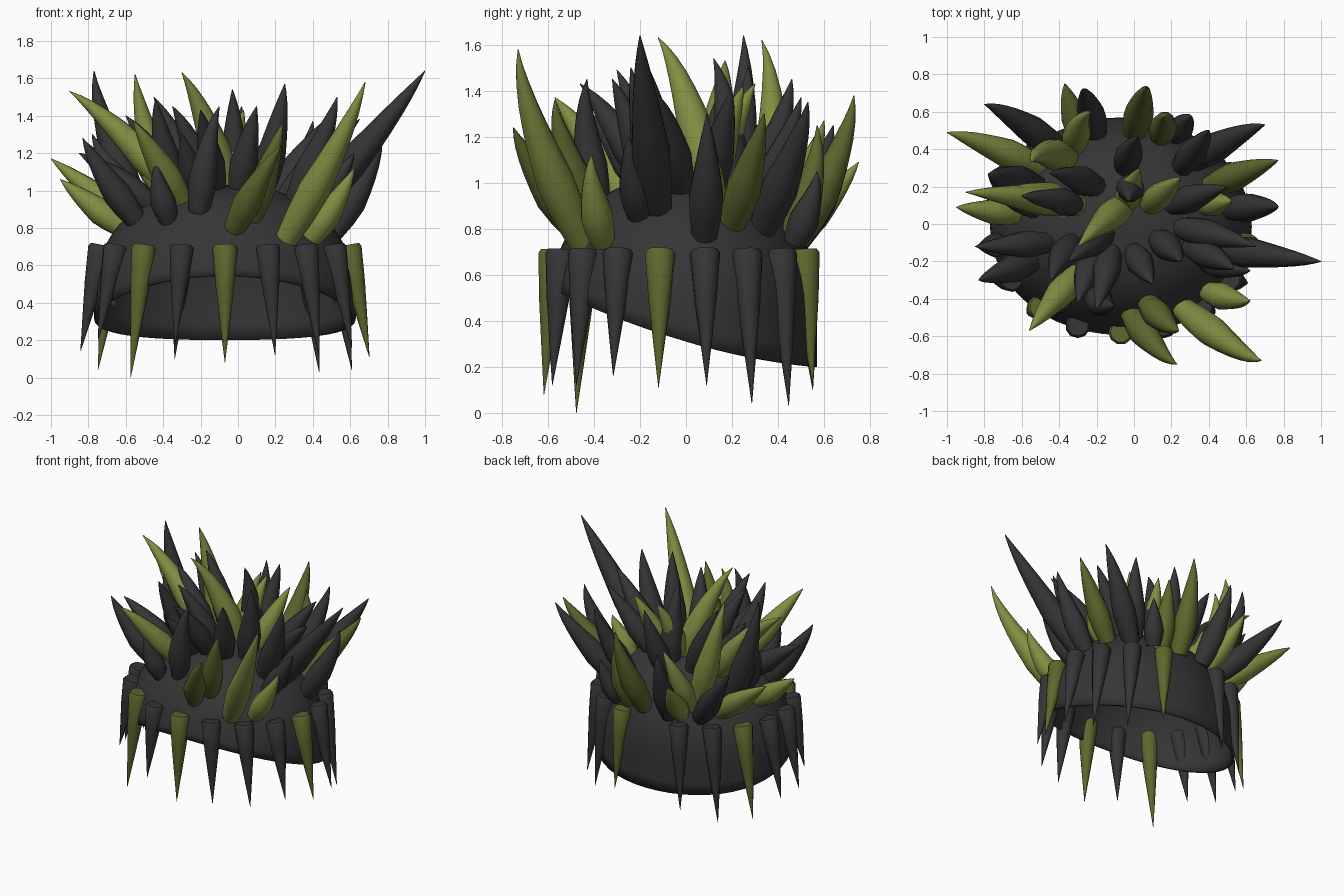
import bpy, bmesh, math
from mathutils import Vector

default = bpy.data.objects.get("Cube")
if default:
    bpy.data.objects.remove(default, do_unlink=True)

CENTRE = Vector((-0.07, -0.015, 0))
RX, RY = 0.70, 0.585
WALL, RISE, POWER = 0.45, 0.58, 2.4


def make_material(name, colour):
    mat = bpy.data.materials.new(name)
    mat.use_nodes = True
    mat.diffuse_color = colour
    mat.node_tree.nodes["Principled BSDF"].inputs["Base Color"].default_value = colour
    return mat


charcoal = make_material("charcoal", (0.036, 0.036, 0.036, 1))
olive = make_material("olive green", (0.22, 0.27, 0.055, 1))
dark_olive = make_material("dark olive green", (0.11, 0.135, 0.027, 1))


def finish(bm, name, mat, angle):
    bmesh.ops.recalc_face_normals(bm, faces=bm.faces)
    mesh = bpy.data.meshes.new(name)
    bm.to_mesh(mesh)
    bm.free()
    mesh.materials.append(mat)
    obj = bpy.data.objects.new(name, mesh)
    bpy.context.collection.objects.link(obj)
    bpy.ops.object.select_all(action="DESELECT")
    obj.select_set(True)
    bpy.context.view_layer.objects.active = obj
    bpy.ops.object.shade_smooth_by_angle(angle=math.radians(angle))
    return obj


def bridge(bm, rings):
    for low, high in zip(rings, rings[1:]):
        n = len(low)
        for i in range(n):
            j = (i + 1) % n
            bm.faces.new((low[i], low[j], high[j], high[i]))


def dome_height(x, y):
    d = math.hypot((x - CENTRE.x) / RX, (y - CENTRE.y) / RY)
    return WALL + RISE * math.sqrt(max(0, 1 - d ** POWER))


def dome_width(z):
    if z < WALL:
        return 1
    return max(0, 1 - ((z - WALL) / RISE) ** 2) ** (1 / POWER)


# Scalp cap: open dome whose rim drops towards the back
def build_cap(sides=48, steps=16):
    bm = bmesh.new()
    rings = []
    for k in range(steps):
        s = math.sin(k / steps * math.pi / 2)
        ring = []
        for i in range(sides):
            a = i / sides * math.tau
            y = CENTRE.y + RY * math.sin(a)
            rim = 0.31 - 0.29 * y + 0.17 * y * y
            z = rim + (WALL + RISE - rim) * s
            w = dome_width(z)
            ring.append(bm.verts.new((CENTRE.x + RX * w * math.cos(a),
                                      CENTRE.y + RY * w * math.sin(a), z)))
        rings.append(ring)
    bridge(bm, rings)
    top = bm.verts.new((CENTRE.x, CENTRE.y, WALL + RISE))
    last = rings[-1]
    for i in range(sides):
        bm.faces.new((last[i], last[(i + 1) % sides], top))
    cap = finish(bm, "scalp_cap", charcoal, 50)
    shell = cap.modifiers.new("thickness", "SOLIDIFY")
    shell.thickness = 0.02
    shell.offset = -1


# Tapered spike swept along a bent path
def build_spike(name, path, radii, mat, sides=10):
    bm = bmesh.new()
    rings = []
    for k, (point, radius) in enumerate(zip(path, radii)):
        along = path[min(k + 1, len(path) - 1)] - path[max(k - 1, 0)]
        turn = Vector((0, 0, 1)).rotation_difference(along.normalized())
        rings.append([bm.verts.new(point + turn @ Vector(
            (radius * math.cos(i / sides * math.tau),
             radius * math.sin(i / sides * math.tau), 0))) for i in range(sides)])
    bridge(bm, rings)
    bm.faces.new(rings[0])
    bm.faces.new(rings[-1])
    finish(bm, name, mat, 50)


def crown_spike(name, bx, by, tx, ty, tz, mat):
    base = Vector((bx, by, max(0.77, dome_height(bx, by)) - 0.03))
    tip = Vector((tx, ty, tz))
    length = (tip - base).length
    out = (base - CENTRE - Vector((0, 0, WALL))).normalized()
    control = base.lerp(tip, 0.6) + out * length * 0.15
    steps = 8
    path, radii = [], []
    full = min(0.085, 0.057 + 0.035 * length)
    for k in range(steps + 1):
        t = k / steps
        path.append(base * (1 - t) ** 2 + control * 2 * t * (1 - t) + tip * t * t)
        swell = 0.72 + 0.28 * math.sin(min(1, t / 0.25) * math.pi / 2)
        taper = 1 if t < 0.25 else (1 - (t - 0.25) / 0.75) ** 0.95
        radii.append(max(0.002, full * swell * taper))
    build_spike(name, path, radii, mat)


build_cap()

# Hanging fringe: evenly spaced around the cap, with a gap at the back
fringe_tips = [.08, .12, .12, .16, .11, .12, .04, .03, .12, None,
               .10, .03, .04, .14, .14, .2, 0, .17]
for i, tip_z in enumerate(fringe_tips):
    if tip_z is None:
        continue
    a = i / len(fringe_tips) * math.tau
    side = Vector((RX * math.sin(a), -RY * math.cos(a), 0))
    start = CENTRE + side * 0.96 + Vector((0, 0, 0.71))
    end = CENTRE + Vector((side.x * 1.12, side.y * 1.03, tip_z))
    path = [start.lerp(end, t) for t in (0, 0.03, 0.35, 0.7, 1)]
    mat = dark_olive if i % 4 == 0 else charcoal
    build_spike("fringe_spike_%d" % i, path, (.056, .067, .05, .024, .001), mat)

# Crown spikes: base x, base y, then tip x, y, z
charcoal_spikes = [
    (.38, -.12, 1, -.2, 1.64), (-.52, .2, -.77, .25, 1.64),
    (-.4, .4, -.8, .64, 1.25), (.3, .33, .7, .53, 1.35),
    (.5, .08, .77, .09, 1.3), (-.2, .48, -.27, .72, 1.3),
    (.22, .47, .3, .57, 1.05), (-.46, -.1, -.85, -.12, 1.2),
    (-.54, -.2, -.83, -.3, 1.28), (-.37, -.37, -.44, -.46, 1.15),
    (-.33, -.1, -.44, -.3, 1.49), (-.21, -.38, -.1, -.43, 1.45),
    (-.12, -.15, -.2, -.46, 1.43), (0, -.15, .1, -.32, 1.45),
    (.3, -.12, .53, -.24, 1.5), (.13, -.08, .25, -.2, 1.57),
    (.2, .1, .5, .2, 1.4), (-.02, .2, -.03, .12, 1.54),
    (-.3, .1, -.6, .15, 1.4), (-.05, .3, .02, .46, 1.45),
    (-.52, .08, -.78, .27, 1.3), (.25, .3, .4, .5, 1.37),
    (-.15, -.05, -.35, -.2, 1.45), (.38, -.2, .62, -.25, 1.2),
    (.25, -.02, .65, -.12, 1.38), (-.2, .2, -.45, .27, 1.5),
    (-.22, -.18, -.3, -.42, 1.3),
]
olive_spikes = [
    (.26, -.45, .68, -.73, 1.58), (.39, -.36, .62, -.41, 1.12),
    (-.3, -.26, -.56, -.57, 1.37), (-.5, .3, -1, .49, 1.17),
    (-.62, .05, -.95, .09, 1.06), (-.3, .1, -.9, .17, 1.53),
    (-.28, .45, -.37, .75, 1.09), (.37, .1, .52, .12, 1.15),
    (-.05, .1, -.3, -.12, 1.63), (-.35, .35, -.55, .33, 1.62),
    (-.05, .1, .03, .3, 1.43), (.08, .1, .25, .25, 1.42),
    (-.35, .12, -.64, .2, 1.35), (-.15, 0, -.25, -.1, 1.25),
    (-.32, .4, -.23, .6, 1.27),
]
dark_olive_spikes = [
    (-.02, -.48, .23, -.75, 1.24), (0, .48, .07, .73, 1.38),
    (.14, .46, .16, .57, 1.25), (.4, .2, .77, .34, 1.3),
    (.07, -.42, .24, -.57, 1.36),
]
for label, group, mat in (("charcoal", charcoal_spikes, charcoal),
                          ("olive", olive_spikes, olive),
                          ("dark_olive", dark_olive_spikes, dark_olive)):
    for i, numbers in enumerate(group):
        crown_spike("%s_crown_spike_%d" % (label, i), *numbers, mat)
